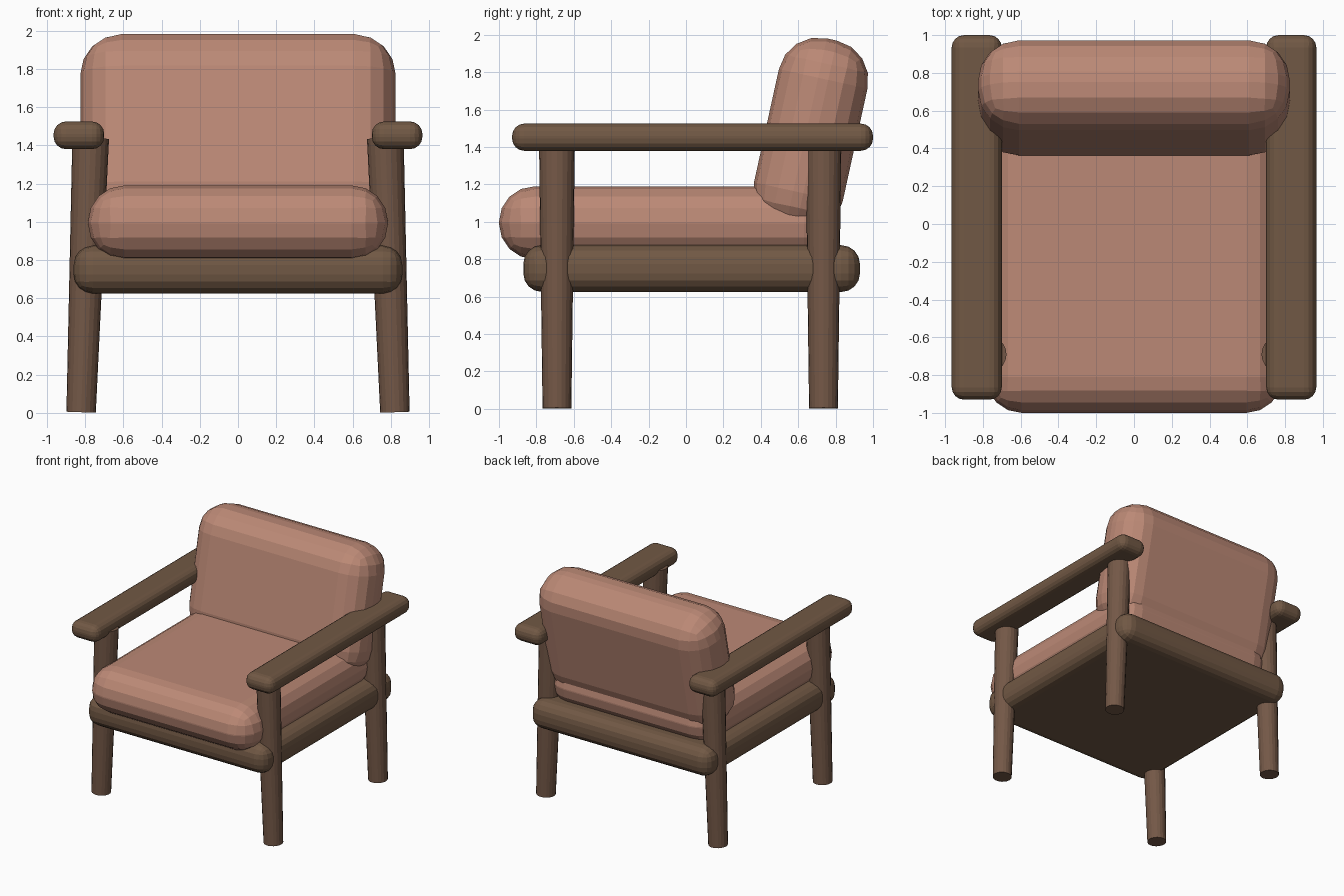
import bpy
import bmesh
from math import radians
from mathutils import Matrix

if "Cube" in bpy.data.objects:
    bpy.data.objects.remove(bpy.data.objects["Cube"], do_unlink=True)


def material(name, rgb):
    mat = bpy.data.materials.new(name)
    mat.use_nodes = True
    mat.diffuse_color = (*rgb, 1)
    bsdf = mat.node_tree.nodes["Principled BSDF"]
    bsdf.inputs["Base Color"].default_value = (*rgb, 1)
    bsdf.inputs["Roughness"].default_value = 0.8
    return mat


fabric = material("terracotta fabric", (0.50, 0.25, 0.18))
wood = material("brown wood", (0.165, 0.098, 0.058))
leg_wood = material("reddish brown wood", (0.175, 0.098, 0.063))


def add_object(name, bm, mat):
    mesh = bpy.data.meshes.new(name)
    bm.to_mesh(mesh)
    bm.free()
    mesh.materials.append(mat)
    obj = bpy.data.objects.new(name, mesh)
    bpy.context.collection.objects.link(obj)
    return obj


def rounded_box(name, size, center, radius, mat, segments=4, tilt=0):
    """Box with evenly rounded edges, optionally leaning backwards."""
    bm = bmesh.new()
    bmesh.ops.create_cube(bm, size=1, matrix=Matrix.Diagonal((*size, 1)))
    obj = add_object(name, bm, mat)
    obj.location = center
    obj.rotation_euler.x = -radians(tilt)
    bevel = obj.modifiers.new("Rounded edges", "BEVEL")
    bevel.width = radius
    bevel.segments = segments
    bevel.limit_method = "NONE"
    return obj


# Cushions
rounded_box("seat_cushion", (1.57, 1.82, 0.39), (0, -0.09, 0.995), 0.19, fabric)
rounded_box("back_cushion", (1.65, 0.485, 1.05), (0, 0.667, 1.462), 0.215,
            fabric, tilt=12.4)

# Wooden seat base
rounded_box("seat_frame", (1.72, 1.80, 0.25), (0, 0.03, 0.75), 0.1, wood)


# Armrests and splayed, tapered legs on both sides
def leg(name, side, y):
    bm = bmesh.new()
    height = 1.435
    bmesh.ops.create_cone(bm, cap_ends=True, segments=20, radius1=0.077,
                          radius2=0.096, depth=height)
    obj = add_object(name, bm, leg_wood)
    obj.location = (side * 0.796, y, height / 2 + 0.003)
    obj.rotation_euler.y = -side * radians(2)


for side, label in ((1, "left"), (-1, "right")):
    rounded_box(label + "_armrest", (0.265, 1.93, 0.145),
                (side * 0.8325, 0.035, 1.4525), 0.065, wood)
    leg(label + "_front_leg", side, -0.69)
    leg(label + "_rear_leg", side, 0.735)
